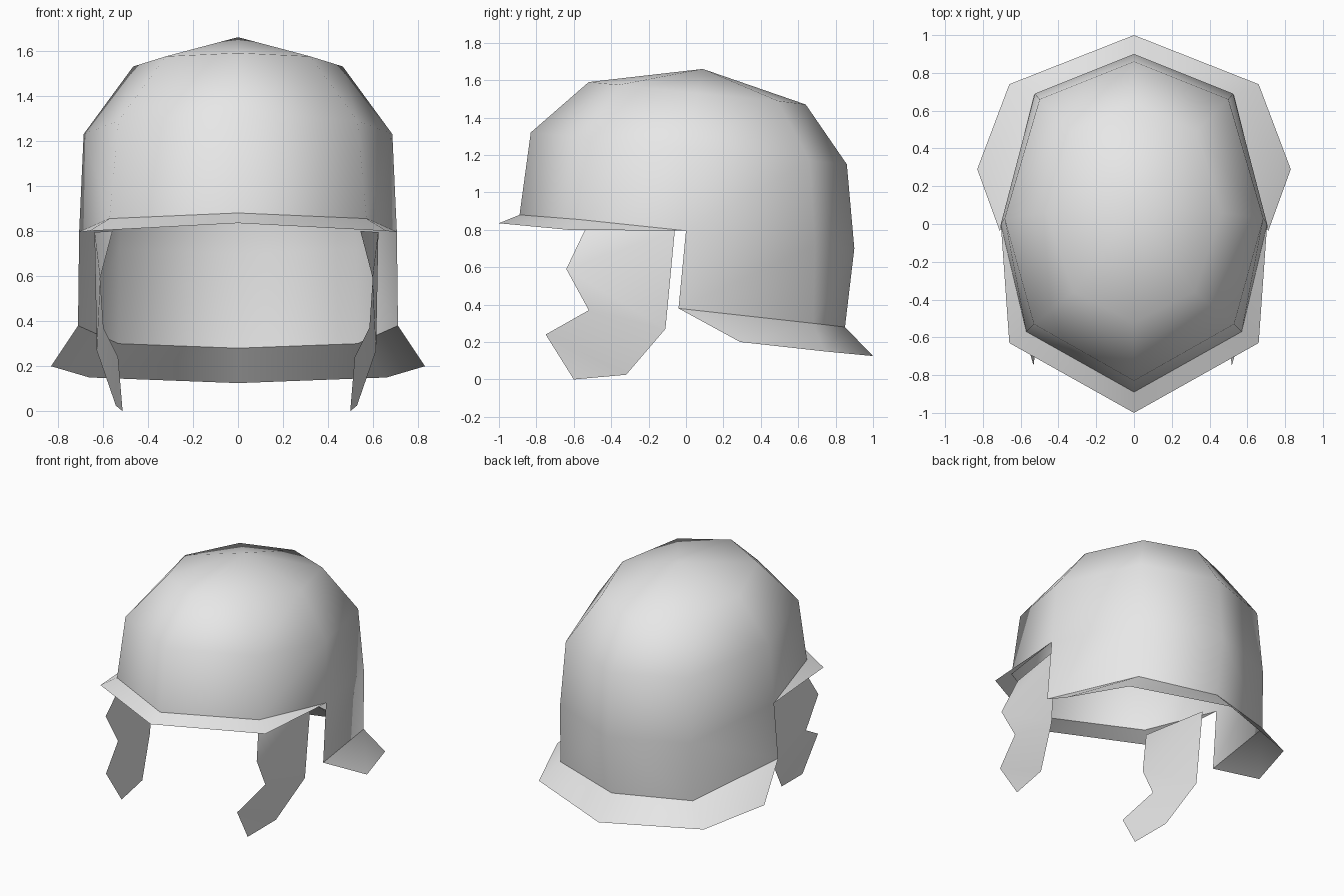
import bpy
import bmesh

# Remove the default cube only
default_cube = bpy.data.objects.get("Cube")
if default_cube:
    bpy.data.objects.remove(default_cube, do_unlink=True)

# Single plain metal colour
STEEL = (0.8, 0.8, 0.8, 1.0)
steel = bpy.data.materials.new("pale_steel")
steel.use_nodes = True
steel.diffuse_color = STEEL
steel.node_tree.nodes["Principled BSDF"].inputs["Base Color"].default_value = STEEL


def finish_part(name, bm, centre_x=0.0, merge=True):
    """Turn a left-half bmesh into a mirrored, smooth-shaded object."""
    for face in bm.faces:
        face.smooth = True
    mesh = bpy.data.meshes.new(name)
    bm.to_mesh(mesh)
    bm.free()
    mesh.materials.append(steel)
    part = bpy.data.objects.new(name, mesh)
    part.location.x = centre_x
    bpy.context.collection.objects.link(part)
    mirror = part.modifiers.new("mirror", "MIRROR")
    mirror.use_axis[0] = True
    mirror.use_mirror_merge = merge
    mirror.merge_threshold = 0.001
    return part


def add_band(bm, lower, upper):
    """Bridge two rows of vertices, skipping shared corners."""
    for i in range(len(lower) - 1):
        corners = [lower[i], lower[i + 1], upper[i + 1], upper[i]]
        bm.faces.new(list(dict.fromkeys(corners)))


def add_row(bm, points):
    return [bm.verts.new(p) for p in points]


# Half rings, running from the front centre round the left side to the back
neck_ring = [(0.71, -0.04, 0.38), (0.53, 0.68, 0.3), (0, 0.85, 0.28)]
brow_ring = [(0, -0.89, 0.88), (0.57, -0.57, 0.855), (0.705, 0, 0.795),
             (0.525, 0.69, 0.72), (0, 0.9, 0.7)]
temple_ring = [(0, -0.83, 1.32), (0.53, -0.53, 1.29), (0.685, 0.03, 1.23),
               (0.5, 0.66, 1.17), (0, 0.86, 1.15)]
crown_ring = [(0, -0.52, 1.59), (0.32, -0.36, 1.575), (0.465, 0.06, 1.53),
              (0.33, 0.49, 1.49), (0, 0.64, 1.47)]
crown_peak = (0, 0.09, 1.66)

# Dome with the back wall that covers the neck
bm = bmesh.new()
neck, brow, temple, crown = [
    add_row(bm, ring) for ring in (neck_ring, brow_ring, temple_ring, crown_ring)]
peak = bm.verts.new(crown_peak)
add_band(bm, neck, brow[2:])
add_band(bm, brow, temple)
add_band(bm, temple, crown)
add_band(bm, crown, [peak] * len(crown))
finish_part("helmet_dome", bm)

# Brow visor, tapering to nothing at the sides
bm = bmesh.new()
inner = add_row(bm, brow_ring[:3])
outer = add_row(bm, [(0, -1, 0.835), (0.66, -0.63, 0.8)]) + [inner[-1]]
add_band(bm, outer, inner)
finish_part("brow_visor", bm)

# Flared neck guard
bm = bmesh.new()
inner = add_row(bm, neck_ring)
outer = add_row(bm, [(0.83, 0.29, 0.2), (0.66, 0.74, 0.15), (0, 1, 0.125)])
add_band(bm, outer, inner)
finish_part("neck_guard", bm)

# Cheek plates: front and rear outlines joined from top to bottom
bm = bmesh.new()
front_edge = add_row(bm, [(0.55, -0.54, 0.8), (0.605, -0.64, 0.59), (0.59, -0.52, 0.37),
                          (0.525, -0.75, 0.24), (0.505, -0.6, 0)])
rear_edge = add_row(bm, [(0.63, -0.06, 0.795), (0.62, -0.11, 0.27), (0.535, -0.32, 0.025)])
top, middle, bottom = rear_edge
add_band(bm, [top, middle, bottom][::-1], front_edge[1:4][::-1])
bm.faces.new((front_edge[0], front_edge[1], top))
bm.faces.new((front_edge[3], front_edge[4], bottom))
bmesh.ops.recalc_face_normals(bm, faces=bm.faces[:])
if sum(face.normal.x for face in bm.faces) < 0:
    bmesh.ops.reverse_faces(bm, faces=bm.faces[:])
finish_part("cheek_plates", bm, centre_x=-0.007, merge=False)
